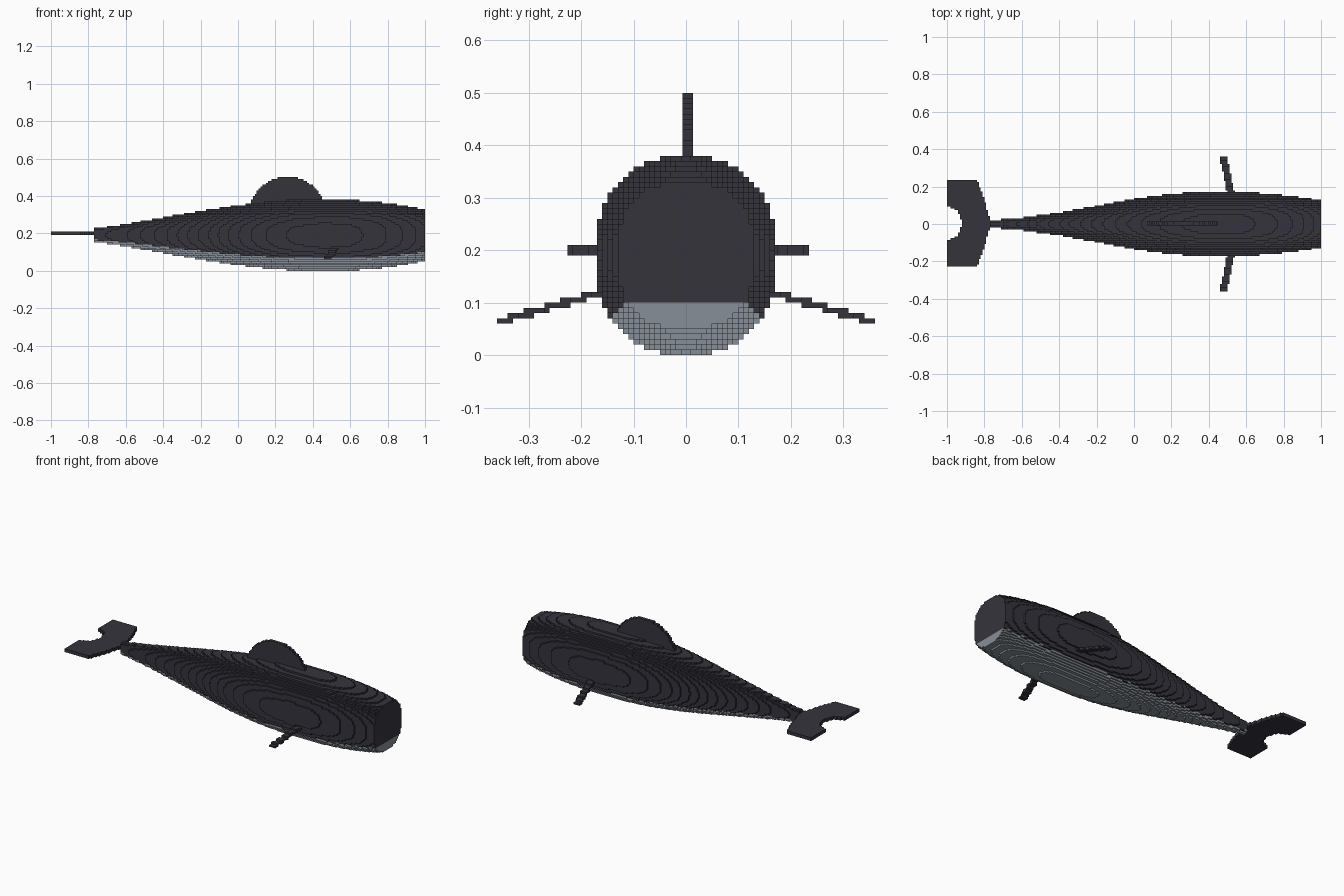
import bpy
import math

cube = bpy.data.objects.get("Cube")
if cube:
    bpy.data.objects.remove(cube, do_unlink=True)

S = 0.01  # edge of one block


def material(name, rgb):
    m = bpy.data.materials.new(name)
    m.use_nodes = True
    m.diffuse_color = (*rgb, 1)
    bsdf = m.node_tree.nodes["Principled BSDF"]
    bsdf.inputs["Base Color"].default_value = (*rgb, 1)
    bsdf.inputs["Roughness"].default_value = 0.8
    return m


DARK = material("dark slate", (0.036, 0.034, 0.046))
PALE = material("pale grey", (0.245, 0.275, 0.31))

# Corner offsets of a block face for each of the six directions
FACES = {
    (1, 0, 0): ((1, 0, 0), (1, 1, 0), (1, 1, 1), (1, 0, 1)),
    (-1, 0, 0): ((0, 0, 0), (0, 0, 1), (0, 1, 1), (0, 1, 0)),
    (0, 1, 0): ((0, 1, 0), (0, 1, 1), (1, 1, 1), (1, 1, 0)),
    (0, -1, 0): ((0, 0, 0), (1, 0, 0), (1, 0, 1), (0, 0, 1)),
    (0, 0, 1): ((0, 0, 1), (1, 0, 1), (1, 1, 1), (0, 1, 1)),
    (0, 0, -1): ((0, 0, 0), (0, 1, 0), (1, 1, 0), (1, 0, 0)),
}


def block_part(name, inside, lo, hi, mats=(DARK,), paint=None, y_shift=0.0):
    """Fill the box lo..hi with blocks wherever inside() holds; keep the outer skin."""
    spans = [range(round(a / S), round(b / S)) for a, b in zip(lo, hi)]
    centre = lambda c: [(v + 0.5) * S for v in c]
    cells = {(i, j, k) for i in spans[0] for j in spans[1] for k in spans[2]
             if inside(*centre((i, j, k)))}
    verts, faces, slots = {}, [], []
    for c in sorted(cells):
        slot = paint(*centre(c)) if paint else 0
        for d, corners in FACES.items():
            if tuple(a + b for a, b in zip(c, d)) in cells:
                continue
            pts = [tuple(a + b for a, b in zip(c, o)) for o in corners]
            faces.append([verts.setdefault(p, len(verts)) for p in pts])
            slots.append(slot)
    mesh = bpy.data.meshes.new(name)
    mesh.from_pydata([(x * S, y * S + y_shift, z * S) for x, y, z in verts], [], faces)
    for m in mats:
        mesh.materials.append(m)
    mesh.polygons.foreach_set("material_index", slots)
    mesh.update()
    obj = bpy.data.objects.new(name, mesh)
    bpy.context.collection.objects.link(obj)
    return obj


def lerp_table(table, x):
    for (x0, v0), (x1, v1) in zip(table, table[1:]):
        if x <= x1:
            return v0 + (v1 - v0) * (x - x0) / (x1 - x0)
    return table[-1][1]


# Body: rounded section swelling ahead of the middle, cut flat at the head
MID_Z, WIDEST = 0.19, 0.45
WIDTHS = [(-0.78, 0.02), (-0.6, 0.034), (-0.4, 0.062), (-0.2, 0.097), (0, 0.135),
          (0.1, 0.15), (0.2, 0.161), (0.3, 0.168), (0.45, 0.172), (0.6, 0.169),
          (0.75, 0.16), (0.9, 0.143), (1.0, 0.128)]


def half_height(x):
    t = x - WIDEST
    if t > 0:
        return 0.191 * math.sqrt(1 - (t / 0.79) ** 2)
    return 0.191 * 0.5 * (1 + math.cos(math.pi * t / 1.7))


def in_body(x, y, z):
    p = 2.3 + max(0, x - WIDEST) * 1.0
    return (abs(y) / lerp_table(WIDTHS, x)) ** p + (abs(z - MID_Z) / half_height(x)) ** p <= 1


def belly(x, y, z):
    return 1 if z < MID_Z - 0.65 * half_height(x) else 0


block_part("body", in_body, (-0.77, -0.18, 0), (1, 0.18, 0.38), (DARK, PALE), belly)

# Dorsal fin: thin round disc half sunk into the back
block_part("dorsal_fin", lambda x, y, z: math.hypot(x - 0.265, z - 0.295) < 0.207,
           (0.04, -0.01, 0.33), (0.5, 0.01, 0.5), y_shift=0.003)

# Tail fluke: flat swept blade with a notch behind
FRONT_EDGE = [(0, -0.76), (0.04, -0.775), (0.17, -0.815), (0.23, -0.84)]
REAR_EDGE = [(0, -0.925), (0.02, -0.925), (0.07, -0.945), (0.095, -1.0), (0.23, -1.0)]
block_part("tail_fluke",
           lambda x, y, z: lerp_table(REAR_EDGE, abs(y)) < x < lerp_table(FRONT_EDGE, abs(y)),
           (-1, -0.23, 0.19), (-0.75, 0.23, 0.21), y_shift=0.004)


# Flippers: narrow stepped blades sloping down and back
def in_flipper(x, y, z):
    out = abs(y) - 0.165
    return abs(z - (0.118 - 0.28 * out)) < 0.0068 and abs(x - (0.518 - 0.21 * out)) < 0.0195


for side, y0, y1 in (("left", 0.12, 0.355), ("right", -0.355, -0.12)):
    block_part(side + "_flipper", in_flipper, (0.4, y0, 0.05), (0.6, y1, 0.15))
